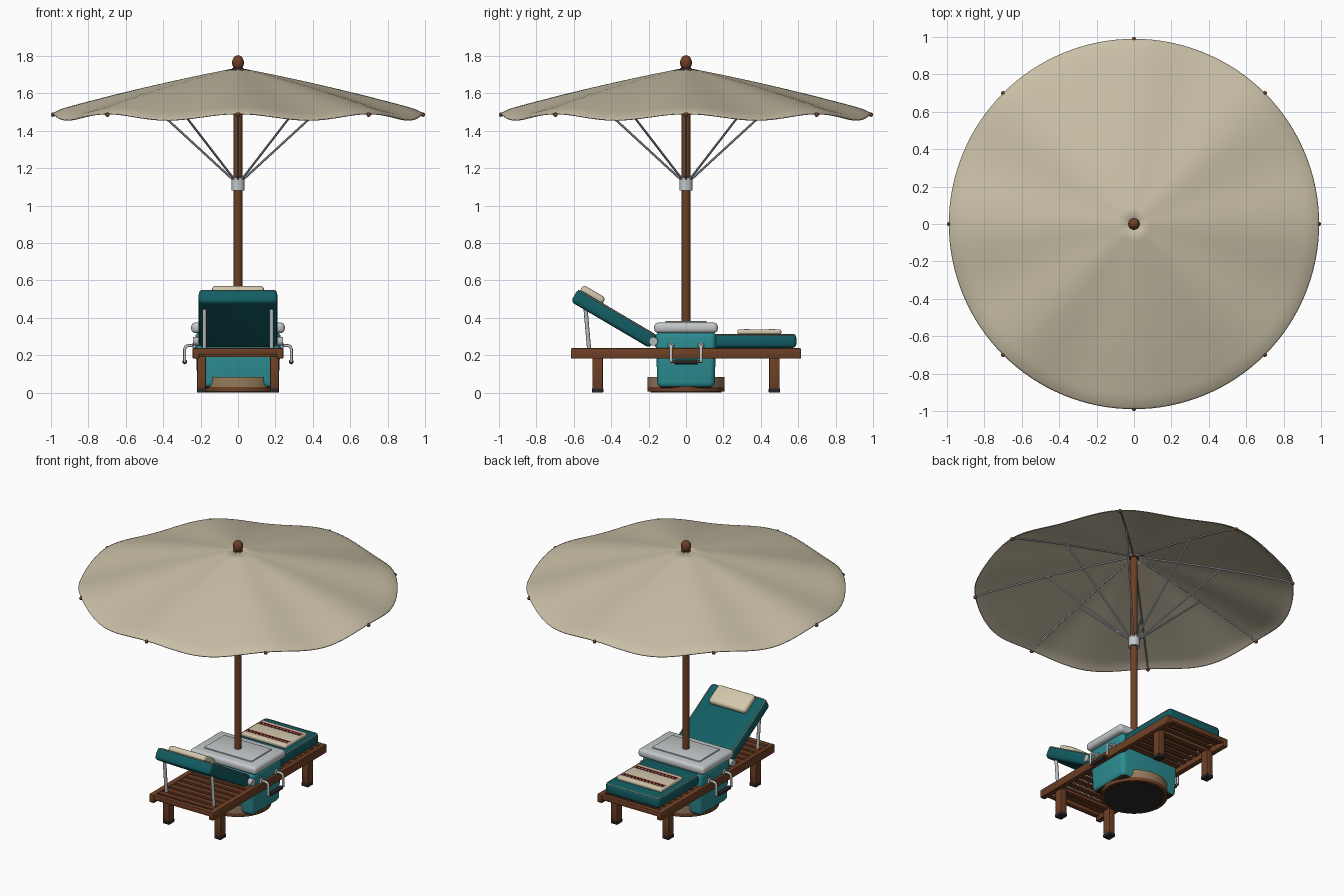
import bpy, bmesh, math
from mathutils import Vector, Matrix

if "Cube" in bpy.data.objects:
    bpy.data.objects.remove(bpy.data.objects["Cube"])


def material(name, *rgb):
    m = bpy.data.materials.new(name)
    m.use_nodes = True
    m.diffuse_color = (*rgb, 1)
    m.node_tree.nodes["Principled BSDF"].inputs["Base Color"].default_value = (*rgb, 1)
    return m


CANVAS = material("canvas", .58, .52, .38)
LINEN = material("linen", .65, .57, .41)
CUSHION = material("deep teal", .006, .11, .125)
COOLER = material("bright teal", .025, .27, .29)
LID = material("pale grey", .54, .57, .58)
METAL = material("metal", .47, .49, .51)
WOOD = material("wood", .155, .05, .018)
TAN = material("tan", .30, .20, .11)
RED = material("red", .35, .03, .03)
DARK = material("charcoal", .02, .02, .022)


def finish(name, bm, *mats):
    bmesh.ops.recalc_face_normals(bm, faces=bm.faces)
    me = bpy.data.meshes.new(name)
    bm.to_mesh(me)
    bm.free()
    for m in mats:
        me.materials.append(m)
    me.polygons.foreach_set("use_smooth", [True] * len(me.polygons))
    me.set_sharp_from_angle(angle=math.radians(35))
    ob = bpy.data.objects.new(name, me)
    bpy.context.collection.objects.link(ob)
    return ob


def box(name, centre, size, mat, bevel=0.0, segs=3, tilt=0.0, taper=1.0, bottom=None):
    """Bevelled box, tilted about x; bottom is an optional underside material."""
    bm = bmesh.new()
    bmesh.ops.create_cube(bm, size=1)
    for v in bm.verts:
        k = taper if v.co.z < 0 else 1
        v.co = Vector((v.co.x * size[0] * k, v.co.y * size[1] * k, v.co.z * size[2]))
    if bevel:
        bmesh.ops.bevel(bm, geom=bm.edges[:], offset=bevel, segments=segs,
                        profile=.5, affect='EDGES')
    bm.normal_update()
    if bottom:
        for f in bm.faces:
            f.material_index = int(f.normal.z < -.8)
    bm.transform(Matrix.Translation(centre) @ Matrix.Rotation(tilt, 4, 'X'))
    return finish(name, bm, mat, *([bottom] if bottom else []))


def rod(name, a, b, radius, mat, sides=12):
    a, b = Vector(a), Vector(b)
    bm = bmesh.new()
    bmesh.ops.create_cone(bm, cap_ends=True, segments=sides, radius1=radius,
                          radius2=radius, depth=(b - a).length)
    turn = (b - a).to_track_quat('Z', 'Y').to_matrix().to_4x4()
    bm.transform(Matrix.Translation((a + b) / 2) @ turn)
    return finish(name, bm, mat)


def ball(name, centre, radius, mat, stretch=1.0):
    bm = bmesh.new()
    bmesh.ops.create_uvsphere(bm, u_segments=16, v_segments=10, radius=radius)
    bm.transform(Matrix.Translation(centre) @ Matrix.Diagonal((1, 1, stretch, 1)))
    return finish(name, bm, mat)


def tube(name, pts, radius, mat, cyclic=False):
    cu = bpy.data.curves.new(name, 'CURVE')
    cu.dimensions = '3D'
    cu.bevel_depth, cu.bevel_resolution = radius, 2
    cu.use_fill_caps = True
    sp = cu.splines.new('POLY')
    sp.points.add(len(pts) - 1)
    for p, co in zip(sp.points, pts):
        p.co = (*co, 1)
    sp.use_cyclic_u = cyclic
    cu.materials.append(mat)
    ob = bpy.data.objects.new(name, cu)
    bpy.context.collection.objects.link(ob)
    return ob


def cushion(name, centre, size, tilt=0.0):
    """Padded slab with a piped upper edge."""
    box(name, centre, size, CUSHION, .022, 4, tilt)
    place = Matrix.Translation(centre) @ Matrix.Rotation(tilt, 4, 'X')
    hx, hy, r, pts = size[0] / 2 - .006, size[1] / 2 - .006, .02, []
    for i, (sx, sy) in enumerate(((1, 1), (-1, 1), (-1, -1), (1, -1))):
        for k in range(5):
            a = (i + k / 4) * math.pi / 2
            pts.append(place @ Vector((sx * (hx - r) + r * math.cos(a),
                                       sy * (hy - r) + r * math.sin(a), size[2] / 2 - .006)))
    tube(name + "_piping", pts, .003, LINEN, True)


# Canopy: straight ribs, cloth dipping between them, rolled hem
def rib_z(r):
    return 1.738 - .19 * r - .045 * r * r


def canopy_point(r, a):
    dip = .035 * r ** 1.5 * (1 - math.cos(8 * a)) / 2
    hem = .012 * max(0, (r - .92) / .07) ** 2
    return (r * math.cos(a), r * math.sin(a), rib_z(r) - dip - hem)


SEG = 128
radii = [.012] + [.09 * i for i in range(1, 11)] + [.93, .95, .97, .982, .99]
bm = bmesh.new()
rings = [[bm.verts.new(canopy_point(r, math.tau * j / SEG)) for j in range(SEG)] for r in radii]
for inner, outer in zip(rings, rings[1:]):
    for j in range(SEG):
        k = (j + 1) % SEG
        bm.faces.new((inner[j], outer[j], outer[k], inner[k]))
canopy = finish("canopy", bm, CANVAS)
thick = canopy.modifiers.new("cloth", 'SOLIDIFY')
thick.thickness, thick.offset = .006, -1

# Ribs, tips and stretchers
for i in range(8):
    a = i * math.pi / 4
    at = lambda r, z: (r * math.cos(a), r * math.sin(a), z)
    tube("rib", [at(r, rib_z(r) - .011) for r in (.02, .25, .5, .75, .93)]
         + [at(.985, rib_z(.985) - .02)], .005, METAL)
    ball("rib_tip", at(.988, 1.487), .012, WOOD)
    rod("stretcher", at(.028, 1.14), at(.54, rib_z(.54) - .012), .006, METAL, 8)

# Pole
rod("pole", (0, 0, .05), (0, 0, 1.735), .023, WOOD, 24)
rod("runner", (0, 0, 1.08), (0, 0, 1.15), .035, LID, 24)
rod("pole_collar", (0, 0, 1.715), (0, 0, 1.735), .03, WOOD, 24)
ball("finial", (0, 0, 1.764), .032, WOOD, 1.25)

# Round weighted base
rod("base_foot", (0, 0, .006), (0, 0, .03), .207, WOOD, 48)
rod("base_drum", (0, 0, .03), (0, 0, .085), .207, TAN, 48)
rod("base_pad", (0, 0, .002), (0, 0, .006), .19, DARK, 48)

# Lounger frame
for sx in (-1, 1):
    box("side_rail", (sx * .225, 0, .21), (.036, 1.23, .056), WOOD, .005, 2)
    for sy in (-1, 1):
        box("leg", (sx * .195, sy * .472, .105), (.046, .056, .18), WOOD, .004, 2)
        box("leg_foot", (sx * .195, sy * .472, .012), (.05, .06, .024), DARK, .004, 2)
for sy in (-1, 1):
    box("end_rail", (0, sy * .598, .221), (.42, .032, .034), WOOD, .004, 2)
    box("leg_brace", (0, sy * .472, .2), (.4, .03, .02), WOOD)
for i in range(19):
    box("slat", (0, -.545 + i * 1.09 / 18, .225), (.42, .04, .018), WOOD, .003, 1)

# Seat cushion and tilted backrest
cushion("seat_cushion", (0, .21, .277), (.41, .76, .075))
TILT = math.radians(-30.5)
slope = Matrix.Rotation(TILT, 3, 'X')
back_centre = Vector((0, -.385, .397))
cushion("back_cushion", back_centre, (.42, .49, .08), TILT)
box("head_pillow", back_centre + slope @ Vector((0, -.163, .05)),
    (.28, .14, .045), LINEN, .02, 4, TILT)
for sx in (-1, 1):
    rod("back_prop", (sx * .18, -.518, .23), (sx * .18, -.537, .45), .011, METAL)
    rod("back_pivot", (sx * .195, -.175, .275), (sx * .24, -.175, .275), .023, METAL, 20)

# Towel with two bands
box("towel", (0, .392, .325), (.34, .235, .026), LINEN, .009, 3)
for y in (.325, .46):
    for dy in (-.011, .011):
        box("towel_band", (0, y + dy, .3385), (.32, .009, .003), RED)
    for i in range(12):
        box("towel_stitch", (-.143 + i * .026, y, .3385), (.012, .006, .003), DARK)

# Cooler
box("cooler_body", (0, 0, .175), (.46, .325, .3), COOLER, .03, 4, taper=.94, bottom=DARK)
box("cooler_lid", (0, 0, .347), (.5, .34, .056), LID, .022, 4)
box("lid_panel", (0, 0, .377), (.36, .22, .012), LID, .004, 2)
for sx in (-1, 1):
    for sy in (-1, 1):
        y = sy * .08
        box("handle_mount", (sx * .235, y, .252), (.016, .03, .03), LID, .005, 2)
        tube("handle_arm", [(sx * x, y, z) for x, z in
             ((.225, .252), (.268, .252), (.28, .247), (.285, .235), (.285, .163))], .008, LID)
    rod("handle_grip", (sx * .285, -.062, .165), (sx * .285, .062, .165), .013, DARK, 16)
    rod("handle_bar", (sx * .285, -.086, .165), (sx * .285, .086, .165), .007, WOOD)
